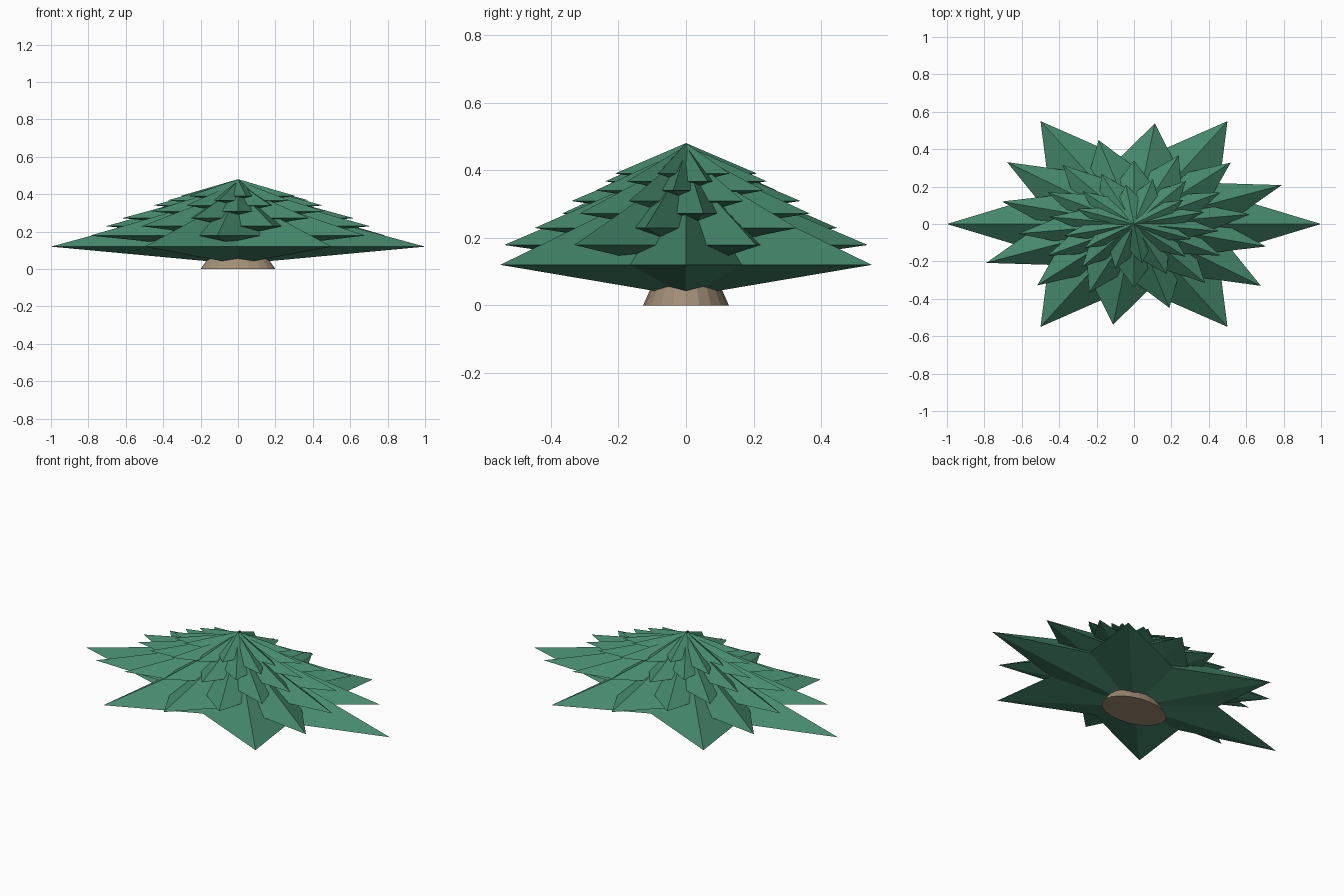
import bpy, bmesh
from math import cos, sin, pi, radians

if "Cube" in bpy.data.objects:
    bpy.data.objects.remove(bpy.data.objects["Cube"])

SQUASH = 0.635   # depth of the tree relative to its width
TIERS = 8


def material(name, rgb):
    m = bpy.data.materials.new(name)
    m.diffuse_color = (*rgb, 1)
    m.use_nodes = True
    m.node_tree.nodes["Principled BSDF"].inputs["Base Color"].default_value = m.diffuse_color
    return m


def add_object(name, bm, mat):
    bmesh.ops.recalc_face_normals(bm, faces=bm.faces[:])
    me = bpy.data.meshes.new(name)
    bm.to_mesh(me)
    bm.free()
    ob = bpy.data.objects.new(name, me)
    me.materials.append(mat)
    bpy.context.collection.objects.link(ob)
    return ob


def star_tier(name, radius, z, turn, mat):
    """Six-pointed star rim joined to a peak above and a point below."""
    bm = bmesh.new()
    rim = []
    for i in range(12):
        r = radius * (0.52 if i % 2 else 1)
        a = turn + i * pi / 6
        rim.append(bm.verts.new((r * cos(a), r * sin(a) * SQUASH, z)))
    peak = bm.verts.new((0, 0, z + 0.27 * radius))
    under = bm.verts.new((0, 0, z - 0.093 * radius))
    for i in range(12):
        a, b = rim[i], rim[(i + 1) % 12]
        bm.faces.new((a, b, peak))
        bm.faces.new((b, a, under))
    return add_object(name, bm, mat)


green = material("needles", (0.06, 0.25, 0.15))
brown = material("bark", (0.36, 0.27, 0.18))

# Foliage: each tier is a smaller, higher, twisted copy of the one below
for k in range(TIERS):
    radius = 0.855 ** k
    star_tier(f"foliage_tier_{k + 1}", radius, 0.526 - 0.406 * radius,
              radians(22.5 * k), green)

# Trunk: short tapered stump
bm = bmesh.new()
bmesh.ops.create_cone(bm, cap_ends=True, segments=20, radius1=0.2,
                      radius2=0.13, depth=0.1)
for v in bm.verts:
    v.co.y *= SQUASH
    v.co.z += 0.05
add_object("trunk", bm, brown)
